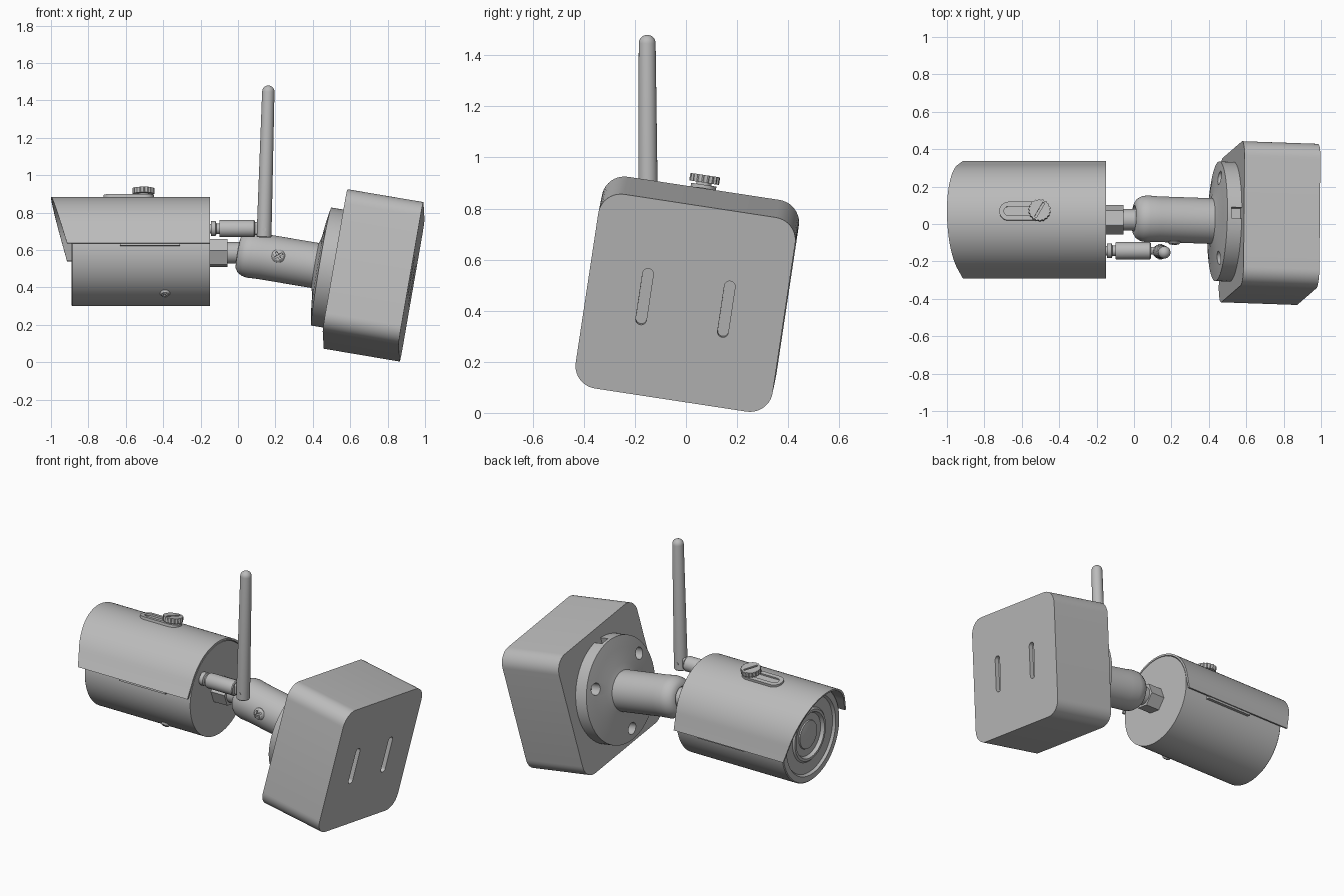
import bpy, bmesh, math
from math import sin, cos, pi, radians
from mathutils import Matrix, Vector

cube = bpy.data.objects.get("Cube")
if cube:
    bpy.data.objects.remove(cube, do_unlink=True)

grey = bpy.data.materials.new("plain_grey")
grey.use_nodes = True
GREY = (0.5, 0.5, 0.5, 1)
grey.diffuse_color = GREY
grey.node_tree.nodes["Principled BSDF"].inputs["Base Color"].default_value = GREY


def move(x, y, z):
    return Matrix.Translation((x, y, z))


def turn(angle, axis):
    return Matrix.Rotation(radians(angle), 4, axis)


def finish(name, bm, matrix):
    """Turn a bmesh into a placed, shaded object."""
    bmesh.ops.remove_doubles(bm, verts=bm.verts, dist=1e-5)
    bmesh.ops.recalc_face_normals(bm, faces=bm.faces)
    bm.transform(matrix)
    mesh = bpy.data.meshes.new(name)
    bm.to_mesh(mesh)
    bm.free()
    mesh.materials.append(grey)
    obj = bpy.data.objects.new(name, mesh)
    bpy.context.collection.objects.link(obj)
    shade(obj)
    return obj


def shade(obj):
    bpy.ops.object.select_all(action='DESELECT')
    obj.select_set(True)
    bpy.context.view_layer.objects.active = obj
    bpy.ops.object.shade_smooth_by_angle(angle=radians(30))


def lathe(name, profile, matrix, sides=64):
    """Revolve (x, radius) points about the x axis."""
    bm = bmesh.new()
    verts = [bm.verts.new((x, 0, r)) for x, r in profile]
    edges = [bm.edges.new(pair) for pair in zip(verts, verts[1:])]
    bmesh.ops.spin(bm, geom=verts + edges, axis=(1, 0, 0), cent=(0, 0, 0),
                   angle=2 * pi, steps=sides)
    return finish(name, bm, matrix)


def rod(name, x0, x1, r, matrix, sides=32):
    return lathe(name, [(x0, 0), (x0, r), (x1, r), (x1, 0)], matrix, sides)


def prism(name, outline, x0, x1, matrix, slant=None):
    """Extrude a (y, z) outline along x; slant may move the near end."""
    bm = bmesh.new()
    near = [bm.verts.new((slant(z) if slant else x0, y, z)) for y, z in outline]
    far = [bm.verts.new((x1, y, z)) for y, z in outline]
    bm.faces.new(near)
    bm.faces.new(far)
    for i in range(len(near)):
        bm.faces.new((near[i - 1], near[i], far[i], far[i - 1]))
    return finish(name, bm, matrix)


def arc(cy, cz, r, a0, a1, steps):
    angles = [radians(a0 + (a1 - a0) * i / steps) for i in range(steps + 1)]
    return [(cy + r * cos(a), cz + r * sin(a)) for a in angles]


def rounded(width, height, r, steps=10):
    y, z = width / 2 - r, height / 2 - r
    corners = ((y, z), (-y, z), (-y, -z), (y, -z))
    points = []
    for i, (cy, cz) in enumerate(corners):
        points += arc(cy, cz, r, 90 * i, 90 * i + 90, steps)
    return points


def cut(obj, cutter):
    mod = obj.modifiers.new("cut", 'BOOLEAN')
    mod.operation = 'DIFFERENCE'
    mod.solver = 'EXACT'
    mod.object = cutter
    bpy.context.view_layer.objects.active = obj
    bpy.ops.object.modifier_apply(modifier=mod.name)
    bpy.data.objects.remove(cutter, do_unlink=True)
    shade(obj)


def bar(a, b):
    return [(-a, -b), (a, -b), (a, b), (-a, b)]


def screw(name, r, matrix):
    """Domed cross-head screw facing along x."""
    head = lathe(name, [(-0.02, 0), (-0.02, r), (0.006, r), (0.016, r * 0.75),
                        (0.02, r * 0.3), (0.02, 0)], matrix, 32)
    for size in ((r * 0.65, r * 0.14), (r * 0.14, r * 0.65)):
        cut(head, prism("cutter", bar(*size), 0.006, 0.05, matrix @ turn(40, 'X')))


ROLL = turn(-8.8, 'X')
camera = move(0, 0.022, 0.585) @ ROLL
mount = move(0.522, 0.012, 0.499) @ turn(-2, 'Z') @ turn(9.6, 'Y') @ ROLL
upward = turn(-90, 'Y')      # sends x to z
outward = turn(-90, 'Z')     # sends x to -y

# Camera body with recessed front window and lens
lathe("camera_body", [(-0.15, 0), (-0.15, 0.285), (-0.885, 0.285), (-0.89, 0.28),
                      (-0.89, 0.245), (-0.875, 0.235), (-0.875, 0.165), (-0.885, 0.155),
                      (-0.885, 0.14), (-0.865, 0.13), (-0.865, 0)], camera, 96)
lathe("lens", [(-0.86, 0.09), (-0.872, 0.085), (-0.879, 0.05), (-0.882, 0)], camera)
screw("body_screw", 0.027, camera @ move(-0.39, 0, 0) @ turn(58, 'X')
      @ move(0, -0.28, 0) @ outward)

# Sun visor: arched shell with straight skirts and a slanted front
outer = [(0.3185, 0.004)] + arc(0, 0, 0.3, 18, 162, 48) + [(-0.3185, 0.004)]
inner = [(-0.306, 0.004)] + arc(0, 0, 0.288, 162, 18, 48) + [(0.306, 0.004)]
prism("visor", outer + inner, -1, -0.15, camera, lambda z: -1 + 0.29 * (0.3 - z))
for side in (-1, 1):
    prism("visor_clip", bar(0.012, 0.008), -0.63, -0.31,
          camera @ move(0, side * 0.298, 0))

# Slotted frame and thumb screw on top of the visor
frame = prism("visor_slot_frame", rounded(0.1, 0.27, 0.049), 0.285, 0.312,
              camera @ move(-0.585, 0, 0) @ upward)
cut(frame, prism("cutter", rounded(0.05, 0.22, 0.0245), 0.302, 0.35,
                 camera @ move(-0.585, 0, 0) @ upward))
knob_place = camera @ move(-0.505, 0, 0) @ upward
rod("thumb_screw_stem", 0.28, 0.325, 0.03, knob_place)
teeth = []
for i in range(72):
    r = 0.059 if i % 4 < 2 else 0.055
    teeth.append((r * cos(i * pi / 36), r * sin(i * pi / 36)))
knob = prism("thumb_screw", teeth, 0.32, 0.35, knob_place)
cut(knob, prism("cutter", bar(0.006, 0.045), 0.341, 0.37, knob_place @ turn(60, 'X')))

# Stem between camera and arm
prism("hex_nut", arc(0, 0, 0.08, 0, 300, 5), -0.15, -0.055, camera)
rod("stem", -0.06, 0.06, 0.058, camera)

# Arm and round flange, one turned part
flange = lathe("arm_and_flange", [(-0.45, 0), (-0.515, 0.062), (-0.53, 0.07),
                                  (-0.528, 0.085), (-0.515, 0.105), (-0.49, 0.12),
                                  (-0.46, 0.125), (-0.4, 0.122), (-0.11, 0.122),
                                  (-0.1, 0.16), (-0.09, 0.25), (-0.078, 0.32),
                                  (0, 0.32), (0, 0)], mount, 96)
for angle in (30, 150, 270):
    a = radians(angle)
    hole = mount @ move(0, 0.25 * cos(a), 0.25 * sin(a))
    cut(flange, rod("cutter", -0.2, -0.03, 0.036, hole, 24))
    rod("flange_screw", -0.04, -0.022, 0.025, hole, 24)
cut(flange, prism("cutter", bar(0.03, 0.04), -0.055, 0.02, mount @ move(0, 0, 0.315)))
screw("arm_screw", 0.036, mount @ move(-0.31, -0.115, 0) @ outward)

# Junction box with two keyhole slots in the wall side
box = prism("junction_box", rounded(0.78, 0.78, 0.09), 0, 0.412, mount)
for side in (-1, 1):
    cut(box, prism("cutter", rounded(0.042, 0.225, 0.0205), 0.385, 0.5,
                   mount @ move(0, side * 0.162, 0)))

# Antenna: threaded joint, sleeve, hinge and tapered whip
joint = move(0, -0.143, 0.715)
lathe("antenna_joint", [(-0.16, 0), (-0.16, 0.025), (-0.145, 0.025), (-0.145, 0.04),
                        (-0.12, 0.04), (-0.115, 0.028), (-0.1, 0.028), (-0.1, 0.044),
                        (-0.095, 0.046), (0.085, 0.046), (0.09, 0.042), (0.09, 0)],
      joint, 32)
prism("antenna_hinge", rounded(0.04, 0.07, 0.015), 0.085, 0.15, joint)
base, tip = Vector((0.139, -0.148, 0.668)), Vector((0.163, -0.152, 1.48))
along = tip - base
whip = move(*base) @ along.to_track_quat('X', 'Y').to_matrix().to_4x4()
end = along.length
cap = [(end - 0.033 + 0.033 * sin(a * pi / 12), 0.033 * cos(a * pi / 12)) for a in range(7)]
lathe("antenna", [(0, 0), (0, 0.036), (0.004, 0.039), (0.1, 0.039)] + cap, whip, 40)
rod("hinge_pin", -0.041, 0.041, 0.01, move(0.14, -0.148, 0.71) @ outward, 16)
